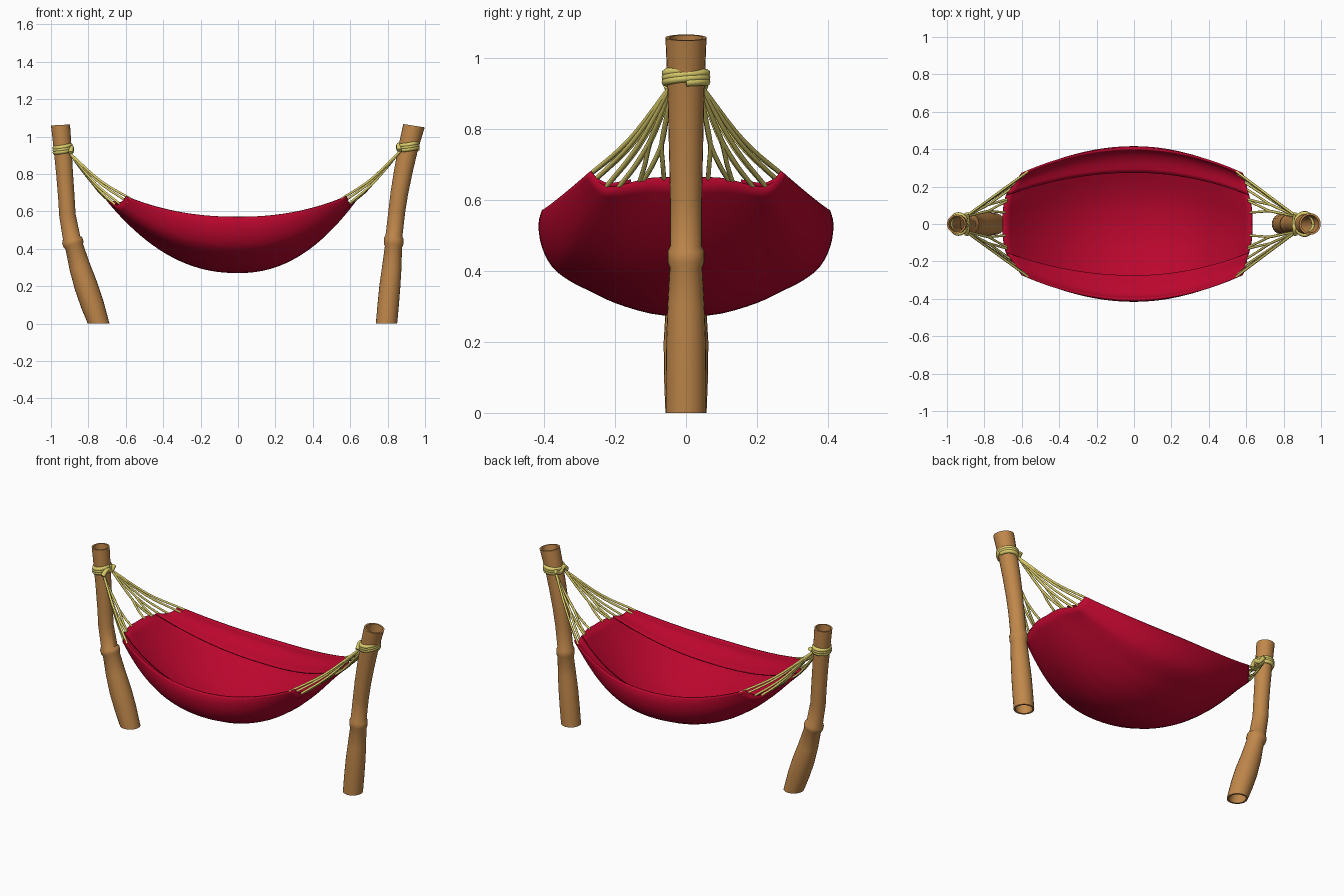
import bpy, bmesh, math
from mathutils import Vector, Matrix

if "Cube" in bpy.data.objects:
    bpy.data.objects.remove(bpy.data.objects["Cube"])


def material(name, rgb):
    m = bpy.data.materials.new(name)
    m.diffuse_color = (*rgb, 1)
    m.use_nodes = True
    m.node_tree.nodes["Principled BSDF"].inputs["Base Color"].default_value = m.diffuse_color
    return m


RED = material("red cloth", (0.50, 0.002, 0.027))
BROWN = material("bamboo brown", (0.53, 0.245, 0.07))
STRAW = material("straw rope", (0.72, 0.62, 0.15))


def finish(name, mesh, mat, angle=40):
    ob = bpy.data.objects.new(name, mesh)
    bpy.context.collection.objects.link(ob)
    mesh.materials.clear()
    mesh.materials.append(mat)
    bpy.ops.object.select_all(action='DESELECT')
    ob.select_set(True)
    bpy.context.view_layer.objects.active = ob
    bpy.ops.object.shade_smooth_by_angle(angle=math.radians(angle))
    return ob


def spline(vals, u):
    """Catmull-Rom through evenly spaced values."""
    i = min(int(u), len(vals) - 2)
    f = u - i
    b, c = vals[i], vals[i + 1]
    a = vals[i - 1] if i > 0 else 2 * b - c
    d = vals[i + 2] if i + 2 < len(vals) else 2 * c - b
    return b + 0.5 * f * (c - a + f * (2*a - 5*b + 4*c - d + f * (3*(b - c) + d - a)))


def tubes(name, paths, radius, mat):
    """Round tubes along smooth paths, turned into one mesh."""
    cu = bpy.data.curves.new(name, 'CURVE')
    cu.dimensions = '3D'
    cu.bevel_depth = radius
    cu.bevel_resolution = 2
    cu.use_fill_caps = True
    for path in paths:
        n = (len(path) - 1) * 5
        pts = [[spline([p[k] for p in path], i / 5) for k in range(3)] for i in range(n + 1)]
        sp = cu.splines.new('POLY')
        sp.points.add(n)
        for q, p in zip(sp.points, pts):
            q.co = (*p, 1)
    tmp = bpy.data.objects.new("tmp", cu)
    bpy.context.collection.objects.link(tmp)
    bpy.context.view_layer.update()
    dg = bpy.context.evaluated_depsgraph_get()
    mesh = bpy.data.meshes.new_from_object(tmp.evaluated_get(dg))
    bpy.data.objects.remove(tmp)
    return finish(name, mesh, mat, 60)


# cloth: middle section blended into the raised, notched end edges
CLOTH = ([0, .10, .20, .27, .33, .375, .403, .412, .403],
         [.274, .284, .314, .347, .378, .415, .47, .53, .57],
         [0, .05, .10, .145, .18, .205, .225, .25, .27],
         [.66, .662, .66, .65, .64, .635, .637, .655, .68],
         [.70, .70, .695, .685, .67, .65, .635, .615, .60],
         [.63, .63, .625, .615, .605, .60, .595, .588, .58])
# hem folded inwards from the rim, narrowing in towards the end edges
HEM = ([.403, .385, .34, .275], [.57, .53, .497, .475],
       [.27, .25, .215, .155], [.68, .658, .645, .655],
       [.60, .615, .64, .68], [.58, .588, .597, .613])


def section(tables, s, v):
    my, mz, ey, ez, xl, xr = tables
    a = abs(s)
    y0, y1, z0, z1 = (spline(k, v) for k in (my, ey, mz, ez))
    return Vector((s * spline(xl if s < 0 else xr, v),
                   y0 + (y1 - y0) * a ** 2, z0 + (z1 - z0) * a ** 2.2))


def cloth(s, u):
    p = section(CLOTH, s, abs(u))
    return Vector((p.x, math.copysign(p.y, u), p.z))


def hem(s, t, side):
    p = section(HEM, s, t * 3)
    return Vector((p.x, side * p.y, p.z))


def sheet(name, func, ns, nt):
    """Thin cloth from func(s, t) with s in -1..1 and t in 0..1."""
    bm = bmesh.new()
    g = [[bm.verts.new(func(i * 2 / ns - 1, j / nt)) for j in range(nt + 1)]
         for i in range(ns + 1)]
    for i in range(ns):
        for j in range(nt):
            bm.faces.new((g[i][j], g[i + 1][j], g[i + 1][j + 1], g[i][j + 1]))
    me = bpy.data.meshes.new(name)
    bm.to_mesh(me)
    bm.free()
    mod = finish(name, me, RED, 60).modifiers.new("thickness", 'SOLIDIFY')
    mod.thickness = 0.008
    mod.offset = 0


sheet("hammock_cloth", lambda s, t: cloth(s, t * 16 - 8), 40, 48)
sheet("back_hem", lambda s, t: hem(s, t, 1), 40, 9)
sheet("front_hem", lambda s, t: hem(s, t, -1), 40, 9)


# bamboo posts: hollow tubes swept along a bent path of (x, z, radius)
def post(name, rings, n=24):
    bm = bmesh.new()
    loops = []
    count = len(rings)
    for wall in (1, .82):
        order = range(count) if wall == 1 else reversed(range(count))
        for i in order:
            x, z, r = rings[i]
            a, b = rings[max(i - 1, 0)], rings[min(i + 1, count - 1)]
            tilt = math.atan2(b[0] - a[0], b[1] - a[1])
            tilt *= 0 if i == 0 else .6 if i == count - 1 else 1
            rot = Matrix.Rotation(tilt, 3, 'Y')
            loops.append([bm.verts.new(Vector((x, 0, z)) + rot @ Vector(
                (r * wall * math.cos(k * math.tau / n), r * wall * math.sin(k * math.tau / n), 0)))
                for k in range(n)])
    for i, lo in enumerate(loops):
        hi = loops[(i + 1) % len(loops)]
        for k in range(n):
            m = (k + 1) % n
            bm.faces.new((lo[k], lo[m], hi[m], hi[k]))
    bmesh.ops.recalc_face_normals(bm, faces=bm.faces)
    me = bpy.data.meshes.new(name)
    bm.to_mesh(me)
    bm.free()
    finish(name, me, BROWN)


post("left_post", [(-.745, 0, .058), (-.778, .1, .062), (-.812, .2, .063), (-.845, .3, .057),
                   (-.875, .41, .049), (-.88, .425, .056), (-.886, .445, .056), (-.89, .46, .047),
                   (-.912, .58, .044), (-.918, .68, .044), (-.927, .8, .045), (-.938, .94, .048),
                   (-.949, 1.062, .051)])
post("right_post", [(.794, 0, .057), (.803, .1, .057), (.812, .2, .056), (.822, .3, .052),
                    (.831, .41, .046), (.832, .425, .052), (.833, .455, .052), (.834, .47, .045),
                    (.849, .6, .045), (.863, .7, .047), (.885, .82, .050), (.91, .94, .053),
                    (.941, 1.058, .058)])


# ropes: straight ones to the corners, forked ones to the end edge
def ropes(name, side, px, pz, pr):
    paths = []
    for sy in (-1, 1):
        def tip(u, s=.985):
            return cloth(side * s, sy * u) + Vector((0, 0, .006))
        start = Vector((px - side * pr * .8, sy * .04, pz - .02))

        def sag(a, b, d):
            return [a, a.lerp(b, .5) - Vector((0, 0, d)), b]
        for u, s in ((7.7, .94), (7, .95), (5.8, .97)):
            paths.append(sag(start, tip(u, s), .025))
        for f, ends in ((.5, (4.2, 2.6)), (.55, (2.4, 1.2))):
            mid = (tip(ends[0]) + tip(ends[1])) / 2
            fork = start.lerp(mid, f) - Vector((0, 0, .015))
            for u in ends:
                paths.append([start, start.lerp(fork, .5) - Vector((0, 0, .004)), fork,
                              fork.lerp(tip(u), .5) - Vector((0, 0, .008)), tip(u)])
    tubes(name + "_ropes", paths, 0.0065, STRAW)

    # wrapped lashing around the post, with a knot on the hammock side
    turns, steps = 3, 16
    coil = []
    for i in range(turns * steps + 1):
        a = i * math.tau / steps
        coil.append((px + (pr - .005) * math.cos(a), (pr + .004) * math.sin(a),
                     pz - .018 + .036 * i / (turns * steps) + .006 * math.sin(a + 1)))
    tubes(name + "_lashing", [coil], 0.012, STRAW)
    kx = px - side * (pr - .004)
    knot = [(kx, -.055, pz - .02), (kx - side * .004, -.02, pz + .01),
            (kx - side * .004, .02, pz - .012), (kx, .055, pz + .005)]
    tubes(name + "_knot", [knot], 0.013, STRAW)


ropes("left", -1, -.938, .932, .047)
ropes("right", 1, .912, .945, .053)
